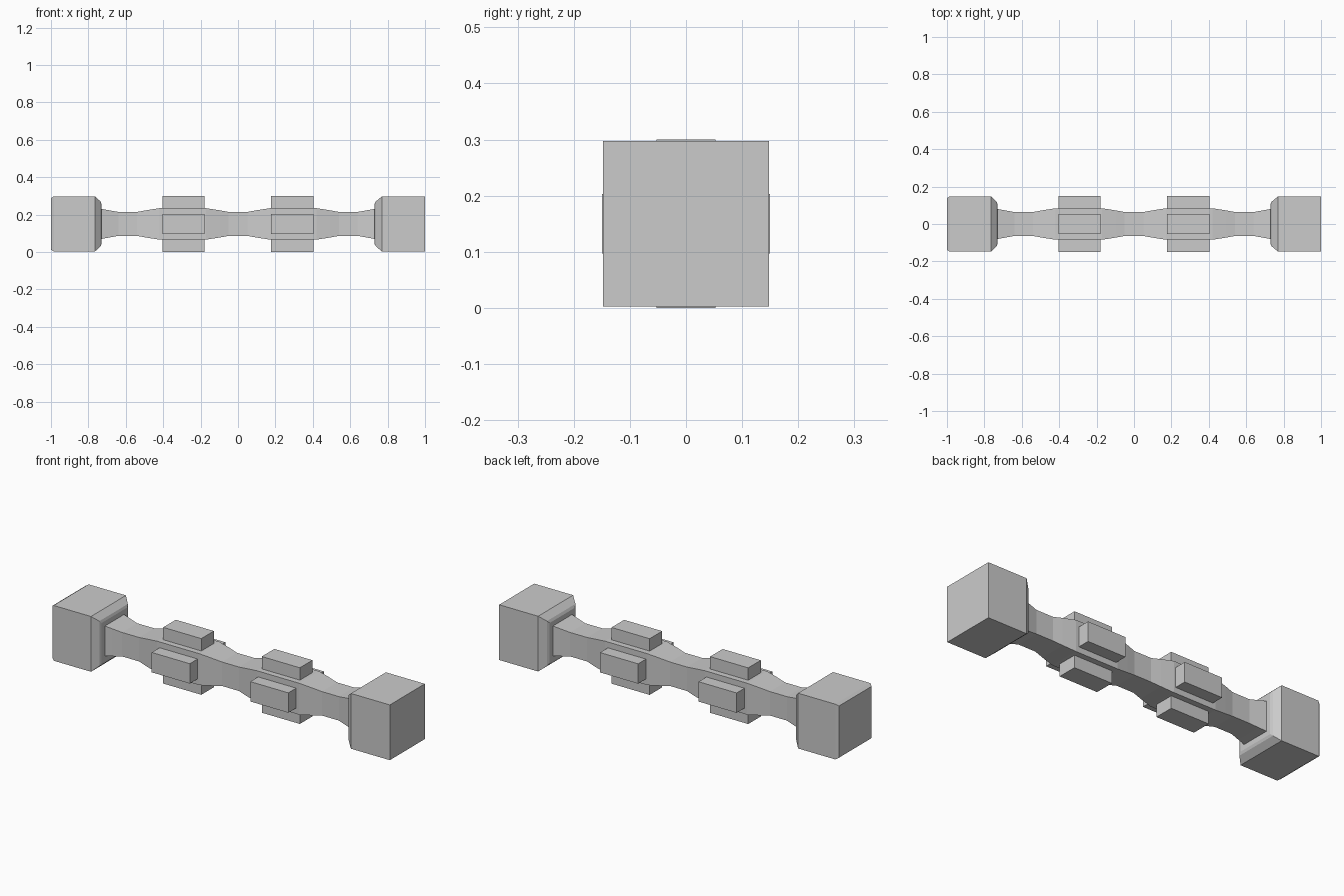
import bpy, bmesh

if "Cube" in bpy.data.objects:
    bpy.data.objects.remove(bpy.data.objects["Cube"])

CZ = 0.15  # height of the long axis


def square_loft(name, profile):
    """Loft square sections along x; profile = (x, half width) pairs."""
    bm = bmesh.new()
    rings = []
    for x, h in profile:
        rings.append([bm.verts.new((x, sy * h, CZ + sz * h))
                      for sy, sz in ((-1, -1), (1, -1), (1, 1), (-1, 1))])
    for a, b in zip(rings, rings[1:]):
        for i in range(4):
            j = (i + 1) % 4
            bm.faces.new((a[i], a[j], b[j], b[i]))
    bm.faces.new(rings[0])
    bm.faces.new(rings[-1])
    bmesh.ops.recalc_face_normals(bm, faces=bm.faces)
    mesh = bpy.data.meshes.new(name)
    bm.to_mesh(mesh)
    bm.free()
    ob = bpy.data.objects.new(name, mesh)
    bpy.context.collection.objects.link(ob)
    return ob


def box(name, center, size):
    bpy.ops.mesh.primitive_cube_add(size=1, location=center)
    ob = bpy.context.object
    ob.name = name
    ob.scale = size
    return ob


# Wavy square bar with three narrow waists
dip = [(-0.17, 0.084), (-0.10, 0.073), (-0.05, 0.064),
       (0.05, 0.064), (0.10, 0.073), (0.17, 0.084)]
profile = [(c + dx, h) for c in (-0.59, 0, 0.59) for dx, h in dip]
profile[0] = (-0.75, 0.084)
profile[-1] = (0.75, 0.084)
square_loft("wavy_bar", profile)

# Chamfered end blocks; only the left one is also bevelled on its outer end
square_loft("left_end_block", [(-1, 0.138), (-0.985, 0.1475), (-0.765, 0.1475),
                               (-0.735, 0.12), (-0.73, 0.107)])
square_loft("right_end_block", [(0.73, 0.107), (0.737, 0.12),
                                (0.77, 0.1475), (1, 0.1475)])

# Four raised pads around each thick section of the bar
for side, x in (("left", -0.292), ("right", 0.29)):
    for s, where in ((-1, "lower"), (1, "upper")):
        box(f"{side}_{where}_pad", (x, 0, CZ + s * 0.1125), (0.225, 0.106, 0.075))
    for s, where in ((-1, "front"), (1, "back")):
        box(f"{side}_{where}_pad", (x, s * 0.1125, CZ), (0.225, 0.075, 0.106))
